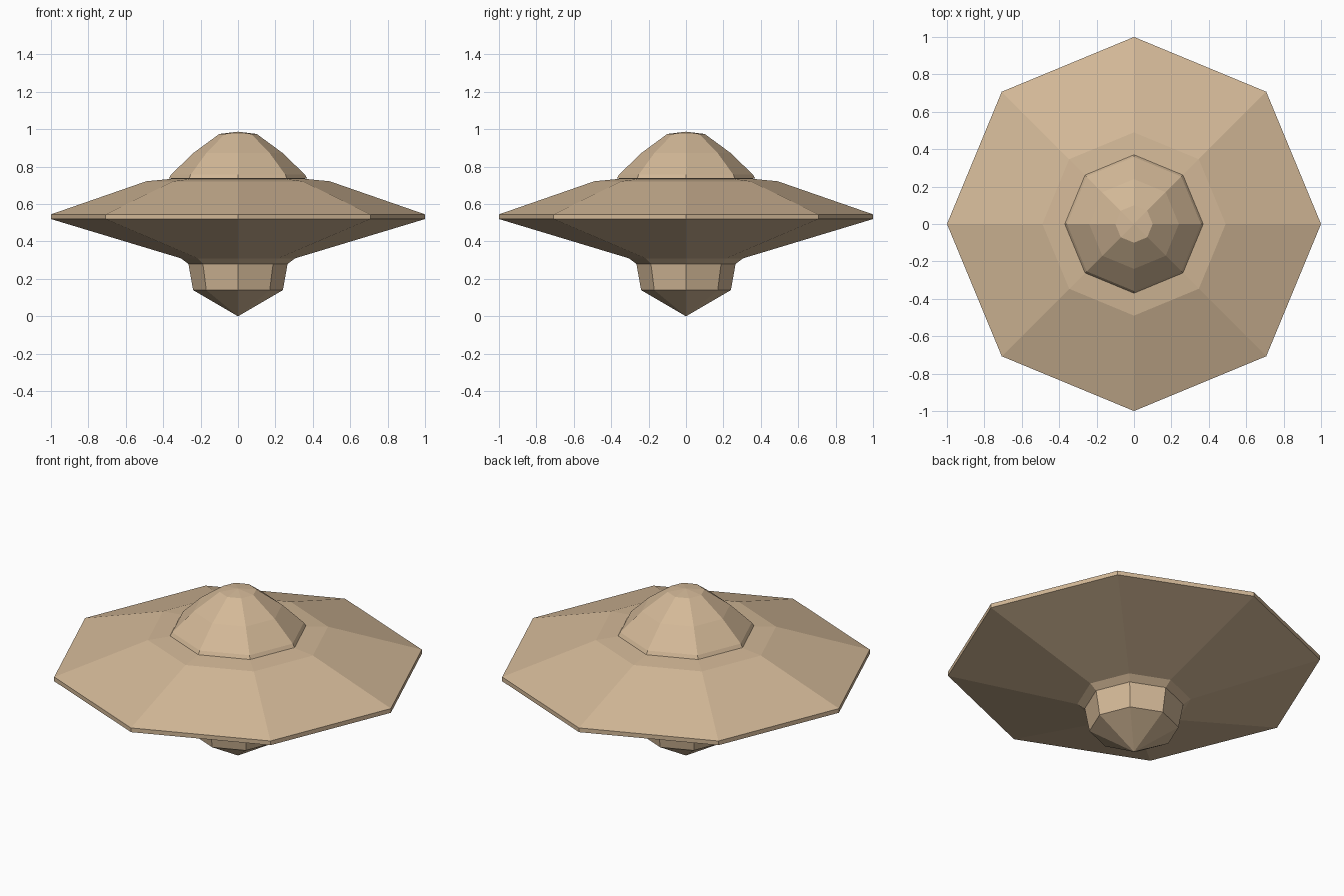
import bpy
import bmesh
import math

if "Cube" in bpy.data.objects:
    bpy.data.objects.remove(bpy.data.objects["Cube"])

SIDES = 8

tan = bpy.data.materials.new("warm tan")
tan.diffuse_color = (0.65, 0.48, 0.31, 1)
tan.use_nodes = True
tan.node_tree.nodes["Principled BSDF"].inputs["Base Color"].default_value = tan.diffuse_color


def lathe(name, profile):
    """Spin (radius, height) points, listed bottom to top, into a faceted shell."""
    bm = bmesh.new()
    rings = []
    for r, z in profile:
        if r == 0:
            rings.append([bm.verts.new((0, 0, z))] * SIDES)
        else:
            rings.append([bm.verts.new((r * math.cos(i * math.tau / SIDES),
                                        r * math.sin(i * math.tau / SIDES), z))
                          for i in range(SIDES)])
    for low, high in zip(rings, rings[1:]):
        for i in range(SIDES):
            j = (i + 1) % SIDES
            corners = (low[i], low[j], high[j], high[i])
            bm.faces.new(list(dict.fromkeys(corners)))
    mesh = bpy.data.meshes.new(name)
    bm.to_mesh(mesh)
    bm.free()
    mesh.materials.append(tan)
    obj = bpy.data.objects.new(name, mesh)
    bpy.context.collection.objects.link(obj)
    return obj


# Pointed thruster pod under the hull, flaring where it joins
lathe("lower_pod", [(0, 0), (0.24, 0.14), (0.265, 0.28), (0.305, 0.31)])

# Wide saucer with a thin outer rim and a nearly flat deck
lathe("saucer_hull", [(0.305, 0.31), (1, 0.52), (1, 0.545),
                      (0.49, 0.722), (0.355, 0.735)])

# Cockpit dome with a small lip at its base
lathe("cockpit_dome", [(0.355, 0.735), (0.37, 0.737), (0.358, 0.757),
                       (0.24, 0.872), (0.10, 0.975), (0, 0.987)])
